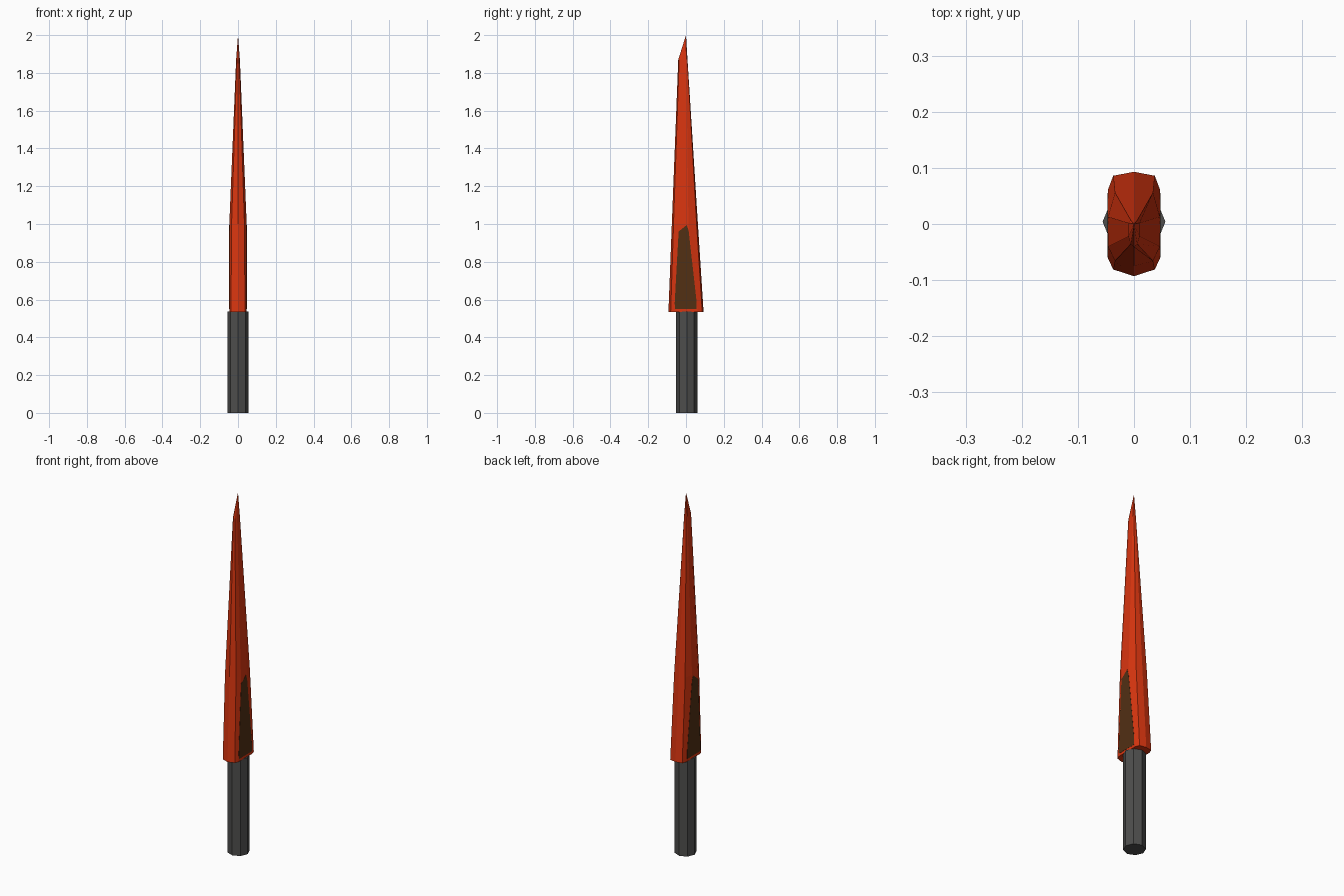
import bpy, bmesh, math

if "Cube" in bpy.data.objects:
    bpy.data.objects.remove(bpy.data.objects["Cube"])


def material(name, rgb):
    m = bpy.data.materials.new(name)
    m.diffuse_color = (*rgb, 1)
    m.use_nodes = True
    m.node_tree.nodes["Principled BSDF"].inputs["Base Color"].default_value = m.diffuse_color
    return m


ORANGE = material("orange red", (0.70, 0.036, 0.005))
BROWN = material("dark brown", (0.085, 0.029, 0.007))
GREY = material("dark grey", (0.075, 0.075, 0.073))


def loft(name, rings, mat, tip=None):
    """Skin a stack of equal-length rings, closed by caps or a pointed tip."""
    bm = bmesh.new()
    rows = [[bm.verts.new(p) for p in r] for r in rings]
    n = len(rows[0])
    for a, b in zip(rows, rows[1:]):
        for i in range(n):
            j = (i + 1) % n
            bm.faces.new((a[i], a[j], b[j], b[i]))
    bm.faces.new(rows[0])
    if tip:
        t = bm.verts.new(tip)
        for i in range(n):
            bm.faces.new((rows[-1][i], rows[-1][(i + 1) % n], t))
    else:
        bm.faces.new(rows[-1])
    bmesh.ops.recalc_face_normals(bm, faces=bm.faces)
    me = bpy.data.meshes.new(name)
    bm.to_mesh(me)
    bm.free()
    me.materials.append(mat)
    ob = bpy.data.objects.new(name, me)
    bpy.context.collection.objects.link(ob)
    return ob


# Octagonal handle
octagon = [(0.056 * math.cos(i * math.pi / 4), 0.004 + 0.056 * math.sin(i * math.pi / 4))
           for i in range(8)]
loft("handle", [[(x, y, z) for x, y in octagon] for z in (0, 0.537)], GREY)


# Ten-sided tapering blade: each half section is mirrored in x
def section(z, half):
    mirrored = [(-x, y) for x, y in half[-2:0:-1]]
    return [(x, y, z) for x, y in half + mirrored]


loft("blade", [
    section(0.535, [(0, 0.093), (0.037, 0.086), (0.046, 0.062),
                    (0.046, -0.062), (0.037, -0.081), (0, -0.093)]),
    section(1.0, [(0, 0.063), (0.034, 0.056), (0.046, 0.013),
                  (0.046, -0.040), (0.034, -0.066), (0, -0.075)]),
    section(1.87, [(0, 0.008), (0.006, 0.007), (0.010, 0.002),
                   (0.010, -0.022), (0.006, -0.036), (0, -0.041)]),
], ORANGE, tip=(0, 0, 2))

# Dark panels, flush with the flat sides of the blade
panel = [(-0.058, 0.55), (0.055, 0.55), (0.055, 0.60), (0.014, 0.965),
         (0.004, 0.995), (-0.039, 0.96), (-0.060, 0.58)]
for name, s in (("right_panel", 1), ("left_panel", -1)):
    loft(name, [[(s * x, y, z) for y, z in panel] for x in (0.044, 0.0468)], BROWN)
